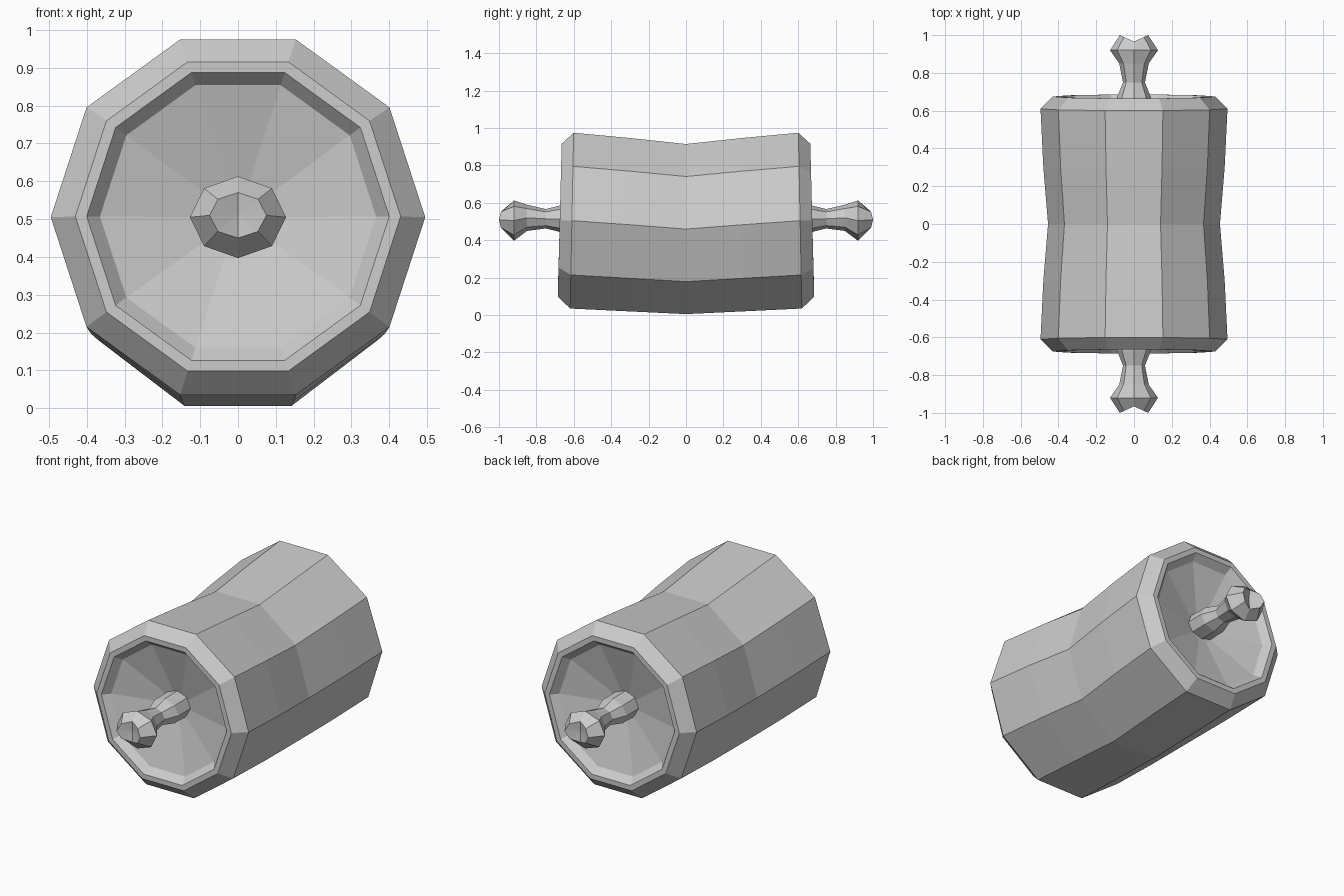
import bpy, bmesh, math

old = bpy.data.objects.get("Cube")
if old:
    bpy.data.objects.remove(old, do_unlink=True)

grey = bpy.data.materials.new("plain grey")
grey.use_nodes = True
GREY = (0.6, 0.6, 0.6, 1)
grey.diffuse_color = GREY
grey.node_tree.nodes["Principled BSDF"].inputs["Base Color"].default_value = GREY


def loft(name, rings, sides, shape=None):
    """Skin rings of (y, centre z, x radius, z radius) and cap both ends."""
    bm = bmesh.new()
    loops = []
    for i, (y, cz, rx, rz) in enumerate(rings):
        loop = []
        for k in range(sides):
            a = math.tau * k / sides
            p = [rx * math.cos(a), y, cz + rz * math.sin(a)]
            if shape:
                shape(i, a, p)
            loop.append(bm.verts.new(p))
        loops.append(loop)
    for a, b in zip(loops, loops[1:]):
        for k in range(sides):
            n = (k + 1) % sides
            bm.faces.new((a[k], a[n], b[n], b[k]))
    for loop in (loops[0], loops[-1]):
        cap = bm.faces.new(loop)
        bmesh.ops.poke(bm, faces=[cap])
    bmesh.ops.recalc_face_normals(bm, faces=bm.faces)
    mesh = bpy.data.meshes.new(name)
    bm.to_mesh(mesh)
    bm.free()
    mesh.materials.append(grey)
    obj = bpy.data.objects.new(name, mesh)
    bpy.context.collection.objects.link(obj)
    return obj


# Ten-sided meat roll: waist, bevelled rim, stepped lip, dished end
half = [
    (0.30, 0.483, 0.48, 0.487),
    (0.61, 0.505, 0.495, 0.494),
    (0.675, 0.507, 0.43, 0.43),
    (0.675, 0.507, 0.40, 0.40),
    (0.635, 0.507, 0.365, 0.365),
    (0.56, 0.505, 0.08, 0.08),
]
waist = [(0, 0.46, 0.455, 0.478)]
front = [(-y, cz, rx, rz) for y, cz, rx, rz in reversed(half)]


def lean(i, a, p):
    # ends stick out a little further at the bottom
    p[1] *= 1 - 0.016 * math.sin(a)


loft("meat_roll", front + waist + half, 10, lean)

# Bone ends: flared root, thin neck, knob with two lobes
bone = [
    (0.52, 0.515, 0.09, 0.075),
    (0.67, 0.515, 0.09, 0.072),
    (0.75, 0.515, 0.058, 0.052),
    (0.85, 0.52, 0.078, 0.07),
    (0.92, 0.505, 0.127, 0.108),
    (1.00, 0.51, 0.075, 0.06),
]


def notch(i, a, p):
    # dent the tip between the lobes, and pinch the knob's flanks
    if i == len(bone) - 1:
        p[1] -= math.copysign(0.035 * (1 - abs(math.cos(a))), p[1])


for name, side in (("front_bone", -1), ("back_bone", 1)):
    obj = loft(name, [(side * y, cz, rx, rz) for y, cz, rx, rz in bone], 8, notch)
    # sink the centre of the tip
    for v in obj.data.vertices:
        if abs(v.co.x) < 0.001 and abs(v.co.z - 0.51) < 0.01 and abs(v.co.y) > 0.9:
            v.co.y = side * 0.96
